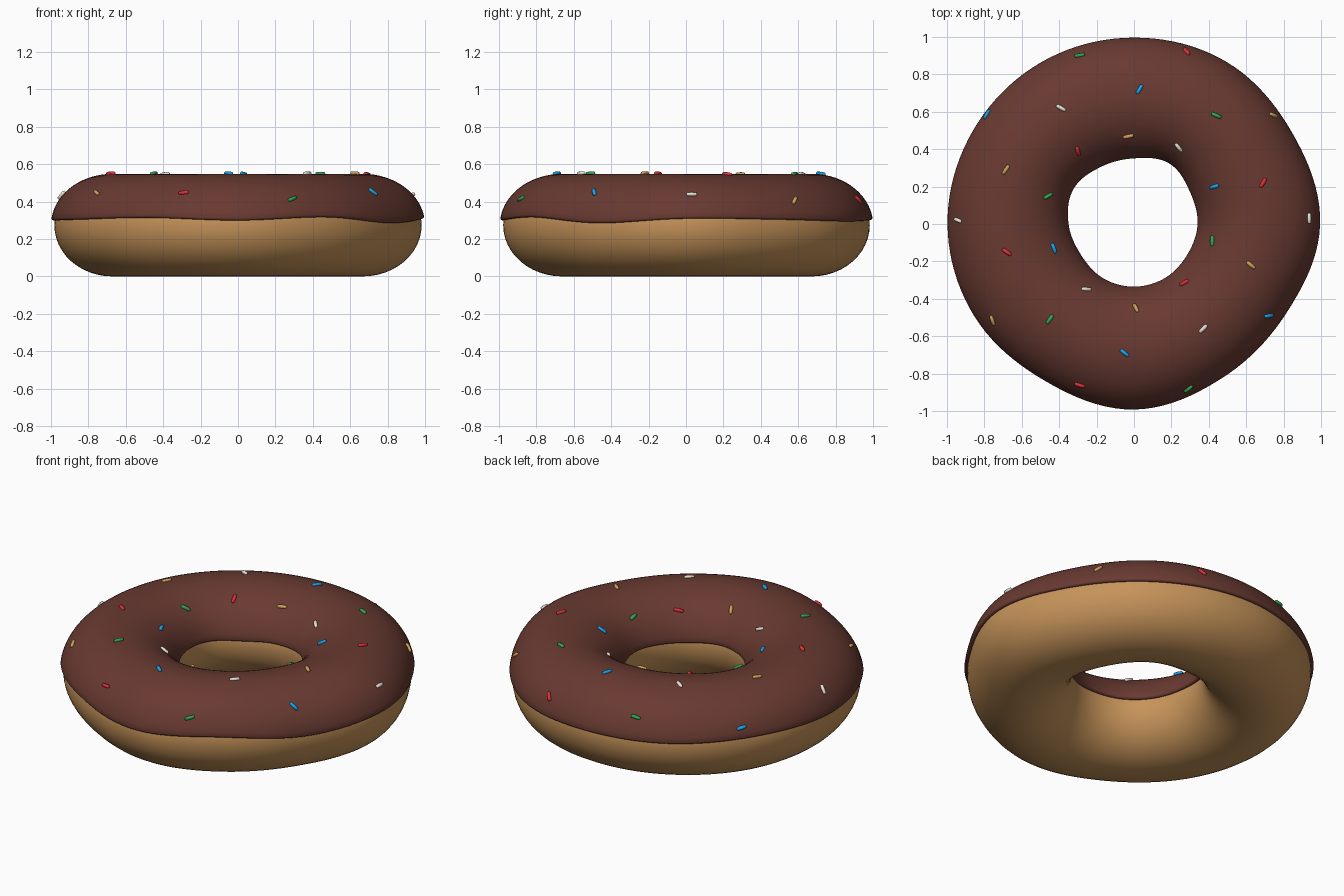
import bpy, bmesh, math
from mathutils import Vector, Matrix

if "Cube" in bpy.data.objects:
    bpy.data.objects.remove(bpy.data.objects["Cube"])

# Hand-shaped outline: radii every 30 degrees, starting at +x
OUTER = [1.0, .98, 1.0, 1.0, 1.0, 1.0, 1.0, .99, .97, .995, .955, .945]
INNER = [.335, .342, .37, .345, .35, .37, .345, .325, .33, .33, .33, .325]
# Height of the icing edge, outside and inside
EDGE_OUT = [.31, .305, .295, .303, .30, .31, .30, .305, .315, .30, .318, .285]
EDGE_IN = [.31, .30, .31, .315, .30, .305, .31, .30, .305, .31, .30, .305]
MID, HALF, COAT = .274, .274, .018


def cyclic(vals, t):
    """Smooth closed curve through evenly spaced values."""
    n = len(vals)
    u = (t / math.tau) % 1 * n
    i, f = int(u), u - int(u)
    a, b, c, d = (vals[(i + k) % n] for k in (-1, 0, 1, 2))
    return b + .5 * f * (c - a + f * (2*a - 5*b + 4*c - d + f * (3*(b - c) + d - a)))


def surface(t, p, depth):
    """Point on the ring at angle t, tube angle p, sunk below the icing surface."""
    ro, ri = cyclic(OUTER, t), cyclic(INNER, t)
    r = (ro + ri) / 2 + ((ro - ri) / 2 - depth) * math.cos(p)
    return Vector((r * math.cos(t), r * math.sin(t), MID + (HALF - depth) * math.sin(p)))


def material(name, rgb):
    m = bpy.data.materials.new(name)
    m.diffuse_color = (*rgb, 1)
    m.use_nodes = True
    m.node_tree.nodes["Principled BSDF"].inputs["Base Color"].default_value = m.diffuse_color
    return m


def finish(name, bm, mat):
    bmesh.ops.recalc_face_normals(bm, faces=bm.faces)
    me = bpy.data.meshes.new(name)
    bm.to_mesh(me)
    bm.free()
    me.materials.append(mat)
    me.shade_smooth()
    ob = bpy.data.objects.new(name, me)
    bpy.context.collection.objects.link(ob)
    return ob


def loft(name, section, closed, mat, steps=120):
    """Sweep a section (function of angle returning points) round the ring."""
    bm = bmesh.new()
    rings = [[bm.verts.new(p) for p in section(math.tau * i / steps)] for i in range(steps)]
    n = len(rings[0])
    for i, a in enumerate(rings):
        b = rings[(i + 1) % steps]
        for j in range(n if closed else n - 1):
            k = (j + 1) % n
            bm.faces.new((a[j], b[j], b[k], a[k]))
    return finish(name, bm, mat)


# Dough ring
def dough_section(t):
    pts = [surface(t, math.tau * j / 48, COAT) for j in range(48)]
    for p in pts:
        if p.z < MID:
            p.z = MID + (p.z - MID) * HALF / (HALF - COAT)
    return pts


# Icing coat with a rounded lip that tucks into the dough
def icing_section(t):
    p0 = math.asin((cyclic(EDGE_OUT, t) - MID) / HALF)
    p1 = math.pi - math.asin((cyclic(EDGE_IN, t) - MID) / HALF)
    lip = [(0.01, COAT + .008), (0, .011), (.012, .004), (.04, 0)]
    pts = [surface(t, p0 + a, d) for a, d in lip]
    n = 30
    pts += [surface(t, p0 + .04 + (p1 - p0 - .08) * j / n, 0) for j in range(1, n)]
    return pts + [surface(t, p1 - a, d) for a, d in reversed(lip)]


loft("dough", dough_section, True, material("golden dough", (.56, .29, .10)))
loft("icing", icing_section, False, material("chocolate icing", (.14, .042, .031)))

# Sprinkles: x, y, heading in degrees
SPRINKLES = {
    "red": ((.72, .03, .04), [(.28, .92, 100), (-.30, .39, 110), (.69, .22, 60),
            (-.68, -.15, -35), (.27, -.315, 20), (-.29, -.86, -10)]),
    "green": ((.03, .38, .09), [(-.29, .90, 0), (.44, .58, -25), (-.46, .15, 20),
              (.42, -.09, 100), (-.45, -.51, 55), (.29, -.88, 60)]),
    "blue": ((.01, .36, .80), [(-.785, .585, 80), (.03, .72, 60), (.43, .20, 20),
             (-.43, -.13, 110), (-.05, -.69, -40), (.72, -.49, -10)]),
    "white": ((.80, .76, .66), [(-.39, .62, -30), (.24, .41, -60), (-.94, .02, -10),
              (.935, .03, 90), (-.255, -.35, 10), (.37, -.56, 45)]),
    "yellow": ((.62, .36, .10), [(.745, .58, 10), (-.03, .47, 15), (-.685, .29, 55),
               (.625, -.22, -40), (-.755, -.515, 95), (.01, -.45, -70)]),
}
for colour, (rgb, spots) in SPRINKLES.items():
    bm = bmesh.new()
    for x, y, deg in spots:
        t = math.atan2(y, x)
        ro, ri = cyclic(OUTER, t), cyclic(INNER, t)
        c = (math.hypot(x, y) - (ro + ri) / 2) / ((ro - ri) / 2)
        p = math.acos(max(-.97, min(.97, c)))
        pos, e = surface(t, p, 0), .01
        up = (surface(t + e, p, 0) - pos).cross(surface(t, p + e, 0) - pos).normalized()
        h = Vector((math.cos(math.radians(deg)), math.sin(math.radians(deg)), 0))
        h = (h - up * h.dot(up)).normalized()
        side = up.cross(h)
        frame = Matrix((h, side, up)).transposed().to_4x4()
        frame.translation = pos + up * .003
        # Stubby rod with rounded ends
        ball = bmesh.ops.create_uvsphere(bm, u_segments=8, v_segments=6, radius=.011)["verts"]
        for v in ball:
            x0, y0, z0 = v.co
            v.co = frame @ Vector((z0 + math.copysign(.018, z0) * (abs(z0) > 1e-4), x0, y0))
    finish(colour + "_sprinkles", bm, material(colour + " sugar", rgb))
